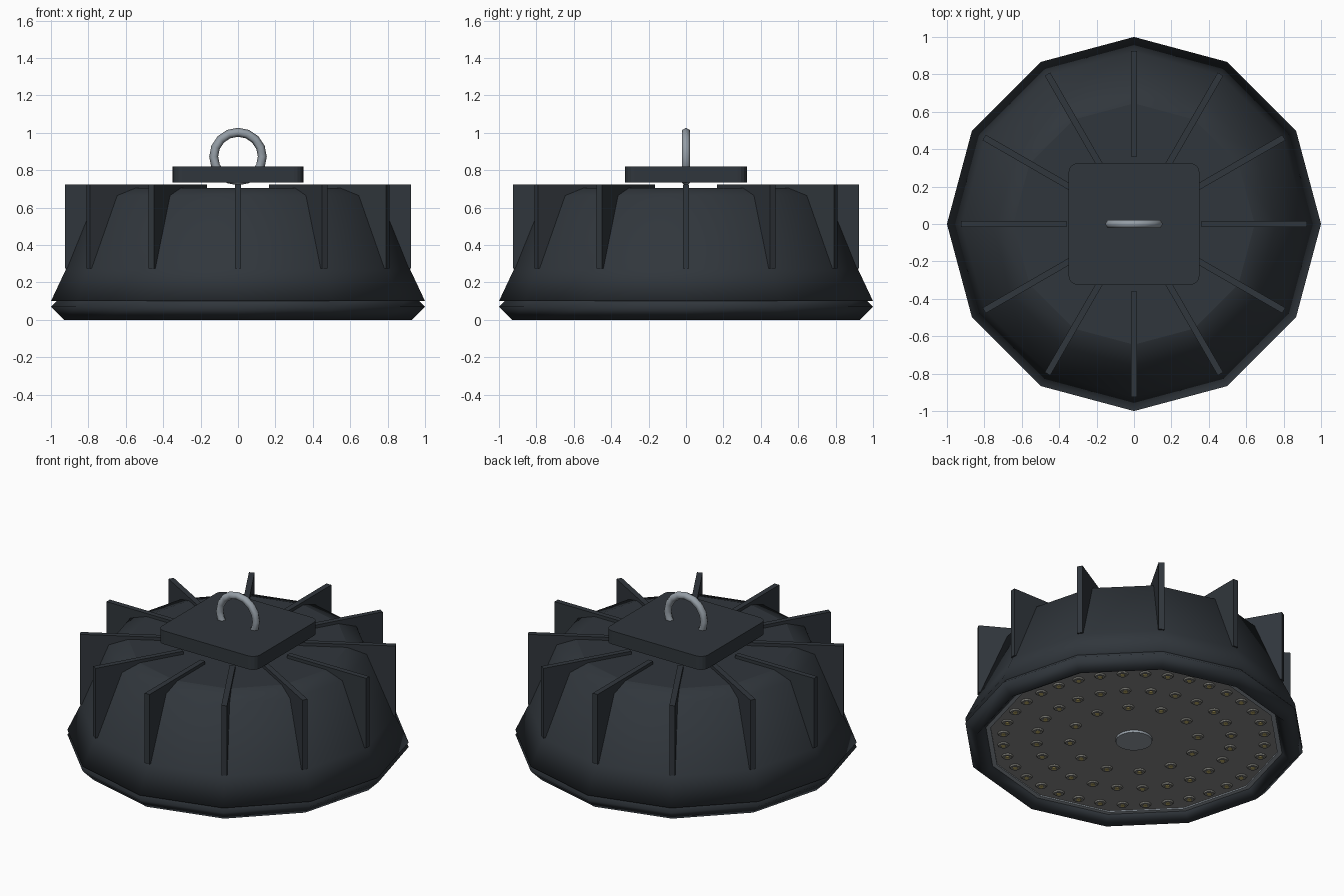
import bpy, bmesh, math
from mathutils import Matrix, Vector

if "Cube" in bpy.data.objects:
    bpy.data.objects.remove(bpy.data.objects["Cube"])

def material(name, rgb):
    m = bpy.data.materials.new(name)
    m.diffuse_color = (*rgb, 1)
    m.use_nodes = True
    m.node_tree.nodes["Principled BSDF"].inputs["Base Color"].default_value = m.diffuse_color
    return m

DARK = material("dark_housing", (0.03, 0.037, 0.045))
STEEL = material("steel", (0.30, 0.34, 0.38))
PANEL = material("grey_panel", (0.25, 0.25, 0.25))
LENS = material("lens_grey", (0.22, 0.22, 0.20))
AMBER = material("amber", (0.55, 0.45, 0.15))

def finish(name, bm, mat):
    bmesh.ops.recalc_face_normals(bm, faces=bm.faces)
    me = bpy.data.meshes.new(name)
    bm.to_mesh(me)
    bm.free()
    ob = bpy.data.objects.new(name, me)
    bpy.context.collection.objects.link(ob)
    me.materials.append(mat)
    return ob

def lathe(name, profile, n, mat, closed=False, smooth=True):
    """Spin (radius, z) points; closed profiles make rings, open ones get flat caps."""
    bm = bmesh.new()
    rings = [[bm.verts.new((r * math.cos(2 * math.pi * i / n),
                            r * math.sin(2 * math.pi * i / n), z)) for i in range(n)]
             for r, z in profile]
    pairs = list(zip(rings, rings[1:]))
    if closed:
        pairs.append((rings[-1], rings[0]))
    for a, b in pairs:
        for i in range(n):
            j = (i + 1) % n
            bm.faces.new((a[i], a[j], b[j], b[i])).smooth = smooth
    if not closed:
        bm.faces.new(rings[0])
        bm.faces.new(rings[-1])
    return finish(name, bm, mat)

def ring_profile(R, r, z, n):
    return [(R + r * math.cos(2 * math.pi * k / n), z + r * math.sin(2 * math.pi * k / n))
            for k in range(n)]

# twelve-sided housing and diamond-section bottom rim
lathe("housing", [(0.86, 0.10), (1.0, 0.10), (0.92, 0.27), (0.76, 0.665), (0.645, 0.705)], 12, DARK)
lathe("bottom_rim", ring_profile(0.93, 0.07, 0.07, 4), 12, DARK, closed=True)

# cooling fins
bm = bmesh.new()
r0, r1, z0, z1, t = 0.36, 0.925, 0.275, 0.725, 0.034
for i in range(12):
    m = (Matrix.Rotation(math.radians(30 * i), 4, 'Z')
         @ Matrix.Translation(((r0 + r1) / 2, 0, (z0 + z1) / 2))
         @ Matrix.Diagonal((r1 - r0, t, z1 - z0, 1)))
    bmesh.ops.create_cube(bm, size=1, matrix=m)
finish("cooling_fins", bm, DARK)

# rounded mounting plate
bm = bmesh.new()
bmesh.ops.create_cube(bm, size=1, matrix=Matrix.Translation((0, 0, 0.778))
                      @ Matrix.Diagonal((0.70, 0.65, 0.086, 1)))
upright = [e for e in bm.edges if abs(e.verts[0].co.z - e.verts[1].co.z) > 0.01]
bmesh.ops.bevel(bm, geom=upright, offset=0.05, segments=4, profile=0.5, affect='EDGES')
finish("mounting_plate", bm, DARK)

# hanging ring, stood upright
hanger = lathe("hanging_ring", ring_profile(0.13, 0.024, 0, 6), 16, STEEL, closed=True)
hanger.data.transform(Matrix.Translation((0, 0, 0.873)) @ Matrix.Rotation(math.pi / 2, 4, 'X'))

# underside light panel, trim and centre sensor
lathe("light_panel", [(0.875, 0.06), (0.875, 0.10)], 12, PANEL, smooth=False)
lathe("panel_trim", [(0.85, 0.065), (0.85, 0.052), (0.88, 0.052), (0.88, 0.065)], 12, STEEL,
      closed=True, smooth=False)
lathe("centre_sensor", [(0.107, 0.045), (0.107, 0.07)], 24, STEEL)

# three circles of small lamps
def lamps(name, radius, z, mat):
    bm = bmesh.new()
    for R, count, shift in ((0.765, 36, 0.5), (0.57, 24, 0), (0.375, 12, 0.5)):
        for i in range(count):
            a = 2 * math.pi * (i + shift) / count
            bmesh.ops.create_cone(bm, cap_ends=True, segments=12, radius1=radius * 0.8,
                                  radius2=radius, depth=0.062 - z,
                                  matrix=Matrix.Translation((R * math.cos(a), R * math.sin(a),
                                                             (z + 0.062) / 2)))
    return finish(name, bm, mat)

lamps("lamp_lenses", 0.036, 0.052, LENS)
lamps("lamp_centres", 0.016, 0.048, AMBER)
